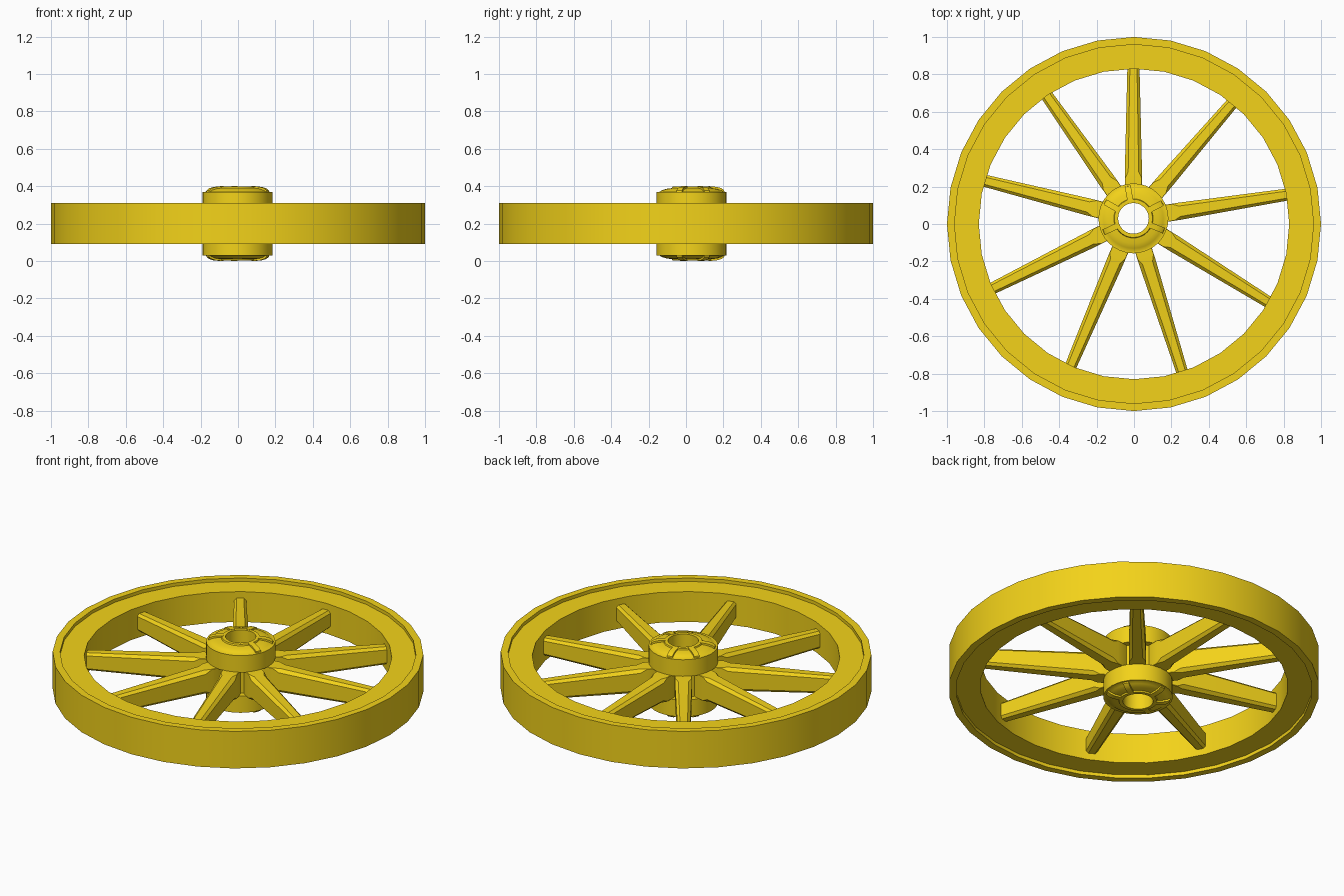
import bpy, bmesh
from math import sin, cos, radians, tau
from mathutils import Matrix

if "Cube" in bpy.data.objects:
    bpy.data.objects.remove(bpy.data.objects["Cube"])

HUB = (-0.003, 0.03)      # hub sits slightly off the rim centre
MID = 0.2                 # mid height of the wheel

paint = bpy.data.materials.new("yellow_paint")
paint.diffuse_color = (0.9, 0.65, 0.01, 1)
paint.use_nodes = True
paint.node_tree.nodes["Principled BSDF"].inputs["Base Color"].default_value = paint.diffuse_color


def finish(name, bm, angle=35):
    bmesh.ops.recalc_face_normals(bm, faces=bm.faces)
    me = bpy.data.meshes.new(name)
    bm.to_mesh(me)
    bm.free()
    ob = bpy.data.objects.new(name, me)
    bpy.context.collection.objects.link(ob)
    me.materials.append(paint)
    bpy.ops.object.select_all(action='DESELECT')
    ob.select_set(True)
    bpy.context.view_layer.objects.active = ob
    bpy.ops.object.shade_smooth_by_angle(angle=radians(angle))
    return ob


def loft(bm, rings, closed):
    """Join rings of points; closed joins last to first, otherwise caps the ends."""
    vs = [[bm.verts.new(p) for p in r] for r in rings]
    n = len(vs[0])
    for i in range(len(vs) if closed else len(vs) - 1):
        a, b = vs[i], vs[(i + 1) % len(vs)]
        for j in range(n):
            k = (j + 1) % n
            bm.faces.new((a[j], a[k], b[k], b[j]))
    if not closed:
        bm.faces.new(vs[0])
        bm.faces.new(vs[-1])


def lathe(name, profile, sides, centre=(0, 0)):
    bm = bmesh.new()
    rings = [[(centre[0] + r * cos(tau * i / sides), centre[1] + r * sin(tau * i / sides), z)
              for r, z in profile] for i in range(sides)]
    loft(bm, rings, True)
    return finish(name, bm)


# Rim: outer tyre and recessed wooden felloe
lathe("tyre", [(1.0, 0.09), (1.0, 0.31), (0.96, 0.31), (0.96, 0.09)], 32)
lathe("felloe", [(0.97, 0.11), (0.97, 0.29), (0.83, 0.29), (0.83, 0.11)], 32)

# Hub: narrow core between two domed caps, bored through
half = [(0.15, 0.07), (0.187, 0.07), (0.187, 0.17), (0.172, 0.17), (0.16, 0.178),
        (0.135, 0.186), (0.105, 0.19), (0.102, 0.198), (0.082, 0.198)]
top = [(r, MID + z) for r, z in half]
bottom = [(r, MID - z) for r, z in reversed(half)]
lathe("hub", bottom + top, 32, HUB)

# Raised straps over both domes
strap = [(0.176, 0.165), (0.174, 0.178), (0.16, 0.189), (0.135, 0.196), (0.095, 0.2), (0.095, 0.165)]
bm = bmesh.new()
for side in (1, -1):
    for deg in (100, 150, 28, -22, 205):
        rings = []
        for w in (-0.016, 0.016):
            a = radians(deg)
            rings.append([(HUB[0] + r * cos(a) - w * sin(a), HUB[1] + r * sin(a) + w * cos(a),
                           MID + side * z) for r, z in strap])
        loft(bm, rings, False)
finish("hub_straps", bm)


# Spokes: square at the hub, chamfered and tapering towards the rim
def section(x, w, h, c):
    return [(x, w, h - c), (x, w - c, h), (x, c - w, h), (x, -w, h - c),
            (x, -w, c - h), (x, c - w, -h), (x, w - c, -h), (x, w, c - h)]


for i in range(9):
    bm = bmesh.new()
    loft(bm, [section(0.11, 0.03, 0.072, 0.002), section(0.15, 0.046, 0.072, 0.002),
              section(0.215, 0.046, 0.072, 0.002), section(0.25, 0.046, 0.07, 0.018),
              section(0.87, 0.031, 0.05, 0.013)], False)
    turn = Matrix.Translation((*HUB, MID)) @ Matrix.Rotation(radians(90 - 40.6 * i), 4, 'Z')
    bm.transform(turn)
    finish(f"spoke_{i + 1}", bm, 25)
